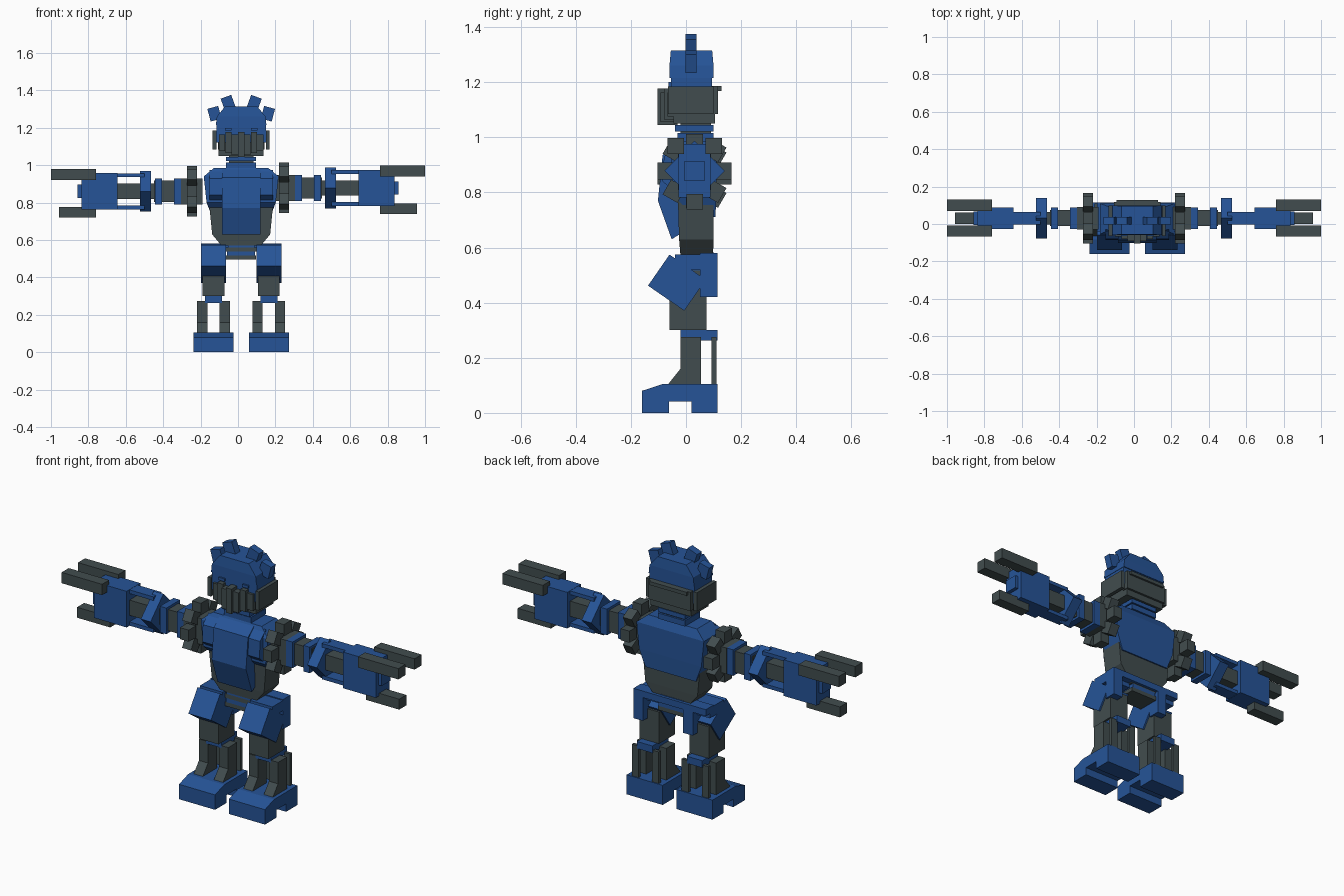
import bpy
import bmesh
from math import radians, cos, sin
from mathutils import Matrix, Vector

cube = bpy.data.objects.get("Cube")
if cube:
    bpy.data.objects.remove(cube, do_unlink=True)


def material(name, color):
    m = bpy.data.materials.new(name)
    m.use_nodes = True
    m.diffuse_color = color
    m.node_tree.nodes["Principled BSDF"].inputs["Base Color"].default_value = color
    return m


BLUE = material("armor blue", (0.019, 0.088, 0.31, 1))
GREY = material("frame grey", (0.053, 0.073, 0.077, 1))
C = 0.017  # centre line of body, head and legs


def finish(name, bm, mat):
    bmesh.ops.recalc_face_normals(bm, faces=bm.faces)
    me = bpy.data.meshes.new(name)
    bm.to_mesh(me)
    bm.free()
    me.materials.append(mat)
    ob = bpy.data.objects.new(name, me)
    bpy.context.collection.objects.link(ob)
    return ob


def box(name, mat, x, y, z, axis=None, angle=0):
    """Box from (low, high) ranges, optionally turned about its centre."""
    bm = bmesh.new()
    bmesh.ops.create_cube(bm, size=1)
    size = [r[1] - r[0] for r in (x, y, z)]
    mid = Vector([(r[0] + r[1]) / 2 for r in (x, y, z)])
    mat4 = Matrix.Translation(mid)
    if axis:
        mat4 = mat4 @ Matrix.Rotation(radians(angle), 4, axis)
    bm.transform(mat4 @ Matrix.Diagonal((*size, 1)))
    return finish(name, bm, mat)


def centred(name, mat, half, y, z):
    return box(name, mat, (C - half, C + half), y, z)


def loft(name, mat, layers):
    """Convex block through rectangles given as (z, half width, front, back)."""
    bm = bmesh.new()
    for z, w, y0, y1 in layers:
        for x in (C - w, C + w):
            for y in (y0, y1):
                bm.verts.new((x, y, z))
    bmesh.ops.convex_hull(bm, input=bm.verts)
    bmesh.ops.dissolve_limit(bm, angle_limit=0.02, verts=bm.verts, edges=bm.edges)
    return finish(name, bm, mat)


def side_prism(name, mat, x0, x1, profile):
    """Extrude a (y, z) profile across x."""
    bm = bmesh.new()
    face = bm.faces.new([bm.verts.new((x0, y, z)) for y, z in profile])
    res = bmesh.ops.extrude_face_region(bm, geom=[face])
    verts = [v for v in res["geom"] if isinstance(v, bmesh.types.BMVert)]
    bmesh.ops.translate(bm, verts=verts, vec=(x1 - x0, 0, 0))
    return finish(name, bm, mat)


# Torso
loft("torso", BLUE, [(0.985, 0.145, -0.03, 0.09), (0.94, 0.2, -0.055, 0.11),
                     (0.8, 0.185, -0.055, 0.11), (0.71, 0.15, 0.03, 0.107)])
loft("abdomen", GREY, [(0.8, 0.172, -0.03, 0.1), (0.63, 0.155, -0.025, 0.1),
                       (0.57, 0.105, -0.02, 0.098)])
side_prism("chest_plate", BLUE, C - 0.102, C + 0.102,
           [(-0.03, 0.98), (-0.085, 0.935), (-0.102, 0.77), (-0.052, 0.63), (-0.02, 0.65)])
for s in (-1, 1):
    side_prism("chest_wing", BLUE, C + s * 0.1, C + s * 0.17,
               [(-0.03, 0.975), (-0.08, 0.93), (-0.085, 0.84), (-0.04, 0.8)])

# Pelvis: stacked bands with a rear hip bar
for i, (mat, half) in enumerate([(GREY, 0.08), (BLUE, 0.075), (GREY, 0.085), (BLUE, 0.07)]):
    centred("waist_band", mat, half, (-0.02, 0.1), (0.495 + i * 0.022, 0.517 + i * 0.022))
centred("hip_bar", BLUE, 0.215, (0.05, 0.115), (0.545, 0.58))

# Neck
centred("collar", BLUE, 0.08, (-0.03, 0.1), (0.985, 1.015))
centred("neck", GREY, 0.065, (-0.02, 0.09), (1.0, 1.06))
centred("neck_ring", BLUE, 0.08, (-0.04, 0.1), (1.022, 1.045))

# Head
loft("helmet", BLUE, [(1.215, 0.135, -0.06, 0.1), (1.26, 0.13, -0.06, 0.1),
                      (1.315, 0.085, -0.055, 0.095)])
centred("face", BLUE, 0.133, (-0.055, 0.095), (1.12, 1.22))
centred("head_back", GREY, 0.12, (-0.045, 0.105), (1.05, 1.187))
centred("back_panel", GREY, 0.125, (0.08, 0.117), (1.085, 1.187))
centred("back_bar", GREY, 0.11, (0.1, 0.128), (1.168, 1.187))
for s in (-1, 1):
    cx = C + s * 0.142
    box("cheek_plate", GREY, (cx - 0.01, cx + 0.01), (-0.065, 0.1), (1.085, 1.185))
    ex = C + s * 0.07
    box("brow", BLUE, (ex - 0.017, ex + 0.017), (-0.064, -0.05), (1.185, 1.2))
    for off, z, tilt, h in ((0.068, 1.328, 20, 0.04), (0.143, 1.275, 75, 0.035)):
        fx = C + s * off
        box("crest_fin", BLUE, (fx - 0.03, fx + 0.03), (-0.002, 0.038), (z - h, z + h), 'Y', s * tilt
            if off < 0.1 else s * 15)
for i in range(-3, 4):
    bx, k = C + i * 0.034, abs(i)
    box("mask_bar", GREY, (bx - 0.0165, bx + 0.0165), (-0.104 + k * 0.012, -0.03),
        (1.045 + k * 0.01, 1.178 - (k % 2) * 0.015))

# Arms
for s, cz in ((-1, 0.86), (1, 0.878)):
    cy = 0.031

    def arm(name, mat, x0, x1, hy, hz, dy=0, dz=0, turn=0):
        xs = sorted((s * x0, s * x1))
        box(name, mat, xs, (cy + dy - hy, cy + dy + hy), (cz + dz - hz, cz + dz + hz), 'X', turn)

    arm("shoulder_core", GREY, 0.19, 0.305, 0.06, 0.07)
    for i in range(8):
        a = i * 45
        arm("shoulder_block", GREY, 0.22, 0.273, 0.031, 0.031,
            0.104 * cos(radians(a)), 0.104 * sin(radians(a)), a if i % 2 == 0 else a + 15)
    arm("upper_arm", GREY, 0.3, 0.45, 0.043, 0.057)
    for x in (0.305, 0.407):
        arm("arm_ring", BLUE, x, x + 0.038, 0.058, 0.07)
    arm("elbow_bone", GREY, 0.44, 0.66, 0.034, 0.041)
    arm("elbow_guard", BLUE, 0.465, 0.523, 0.077, 0.077, turn=45)
    for d in (-1, 1):
        arm("forearm_rail", BLUE, 0.5, 0.66, 0.034, 0.01, dz=d * 0.086)
        arm("finger", GREY, 0.76, 1.0, 0.03, 0.029, d * 0.069, 0.09)
    arm("forearm", BLUE, 0.643, 0.838, 0.058, 0.097)
    arm("palm", BLUE, 0.83, 0.858, 0.037, 0.036)
    arm("thumb", GREY, 0.76, 0.957, 0.03, 0.028, 0, -0.111)

# Legs
foot = [(-0.16, 0), (-0.16, 0.08), (-0.083, 0.105), (0.115, 0.105), (0.115, 0),
        (0.02, 0), (0.02, 0.042), (-0.062, 0.042), (-0.062, 0)]
shin = [(-0.02, 0.275), (-0.02, 0.16), (-0.068, 0.1), (0.055, 0.1), (0.055, 0.275)]
for s in (-1, 1):
    cx = C + s * 0.148
    box("thigh_guard", BLUE, (cx - 0.067, cx + 0.067), (-0.113, 0.047), (0.404, 0.541), 'X', -34.7)
    box("hip_block", BLUE, (cx - 0.067, cx + 0.067), (-0.04, 0.08), (0.52, 0.575))
    box("rear_skirt", BLUE, (cx + 0.01, cx + 0.067), (0.05, 0.115), (0.42, 0.58))
    box("thigh", GREY, (cx - 0.058, cx + 0.058), (-0.06, 0.075), (0.3, 0.47))
    box("knee", BLUE, (cx - 0.046, cx + 0.046), (-0.02, 0.115), (0.262, 0.3))
    for d in (-1, 1):
        sx = cx + d * 0.06
        side_prism("shin", GREY, sx - 0.027, sx + 0.027, shin)
        box("calf_rod", GREY, (sx - 0.02, sx + 0.02), (0.092, 0.11), (0.1, 0.275))
    side_prism("foot", BLUE, cx - 0.107, cx + 0.107, foot)
